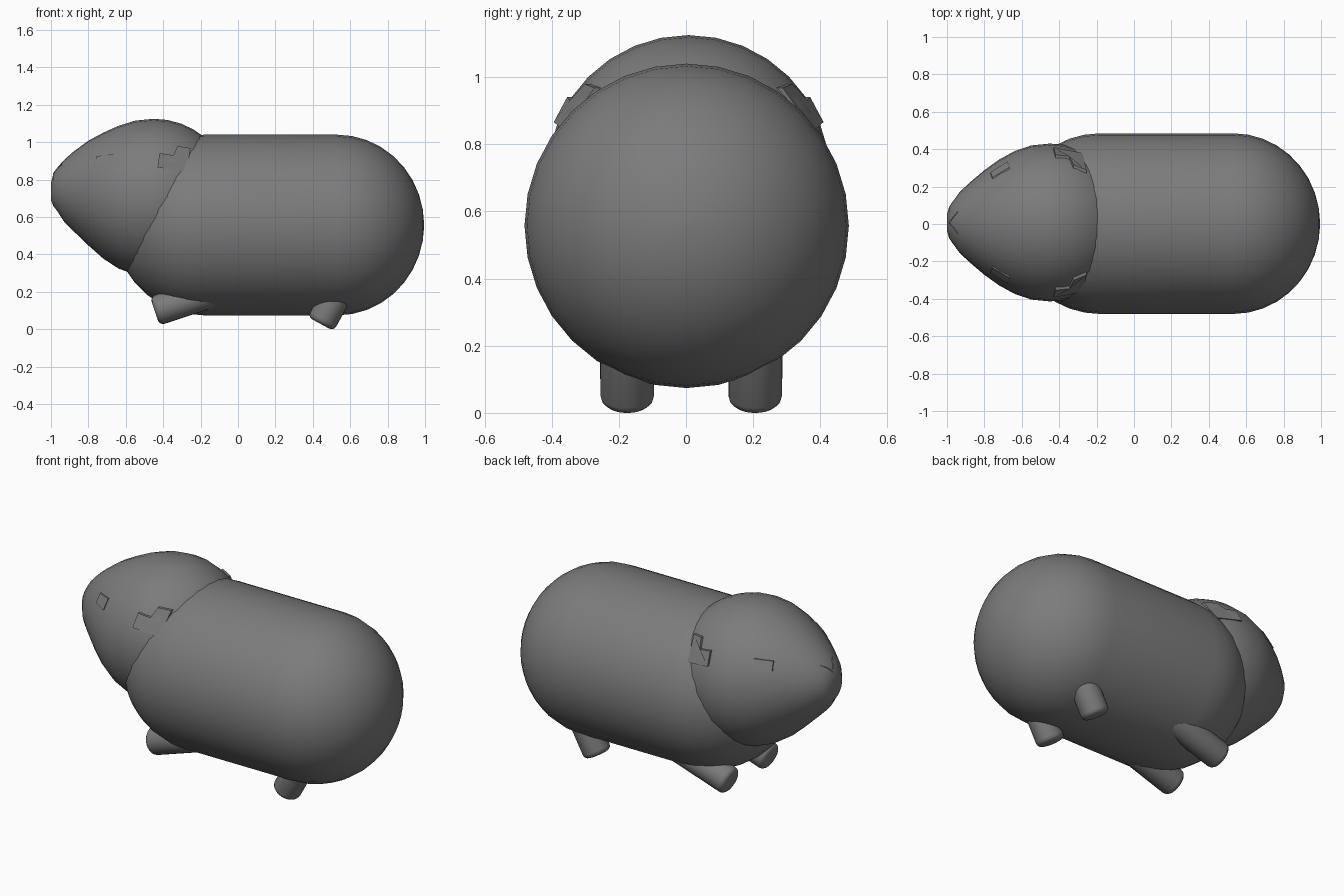
import bpy, bmesh, math
from mathutils import Vector

if "Cube" in bpy.data.objects:
    bpy.data.objects.remove(bpy.data.objects["Cube"])

grey = bpy.data.materials.new("dark grey fur")
grey.diffuse_color = (0.2, 0.2, 0.2, 1)
grey.use_nodes = True
grey.node_tree.nodes["Principled BSDF"].inputs["Base Color"].default_value = grey.diffuse_color
SEG = 32


def finish(name, bm, angle=40):
    bmesh.ops.recalc_face_normals(bm, faces=bm.faces[:])
    me = bpy.data.meshes.new(name)
    bm.to_mesh(me)
    bm.free()
    ob = bpy.data.objects.new(name, me)
    bpy.context.collection.objects.link(ob)
    me.materials.append(grey)
    bpy.ops.object.select_all(action='DESELECT')
    ob.select_set(True)
    bpy.context.view_layer.objects.active = ob
    bpy.ops.object.shade_smooth_by_angle(angle=math.radians(angle))
    return ob


def loft(name, stations, y0):
    """Rings along x; each station is (x, centre z, radius)."""
    bm = bmesh.new()
    rings = []
    for x, zc, r in stations:
        rings.append([bm.verts.new((x, y0 + r * math.cos(2 * math.pi * i / SEG),
                                    zc + r * math.sin(2 * math.pi * i / SEG)))
                      for i in range(SEG)])
    for a, b in zip(rings, rings[1:]):
        for i in range(SEG):
            j = (i + 1) % SEG
            bm.faces.new((a[i], a[j], b[j], b[i]))
    bm.faces.new(rings[0])
    bm.faces.new(rings[-1])
    return finish(name, bm, 50)


# Body: a capsule lying along x
R, ZC = 0.483, 0.557
arc = [math.radians(a) for a in (1, 10, 20, 30, 40, 50, 60, 70, 80, 90)]
left = [(-0.18 - R * math.cos(a), ZC, R * math.sin(a)) for a in arc]
right = [(0.53 + 0.465 * math.cos(a), ZC, R * math.sin(a)) for a in reversed(arc)]
loft("body", left + right, 0.002)

# Head: a ball drawn out into a snout
HX, HZ, HR, HY = -0.45, 0.703, 0.422, 0.008
snout = [(-1.0, 0.735, 0.045), (-0.988, 0.745, 0.085), (-0.965, 0.747, 0.118),
         (-0.93, 0.74, 0.165), (-0.88, 0.737, 0.212), (-0.8, 0.728, 0.28),
         (-0.72, 0.714, 0.337), (-0.64, 0.706, 0.381), (-0.55, 0.703, 0.412)]
ball = [(HX + HR * math.cos(a), HZ, HR * math.sin(a)) for a in reversed(arc)]
head_rings = snout + ball
loft("head", head_rings, HY)


def head_ring(x):
    """Centre height and radius of the head at x."""
    if x > HX:
        return HZ, math.sqrt(HR ** 2 - (x - HX) ** 2)
    for a, b in zip(head_rings, head_rings[1:]):
        if a[0] <= x <= b[0]:
            t = (x - a[0]) / (b[0] - a[0])
            return a[1] + t * (b[1] - a[1]), a[2] + t * (b[2] - a[2])


def head_y(x, z, lift):
    zc, r = head_ring(x)
    return math.sqrt((r + lift) ** 2 - (z - zc) ** 2)


def patch(name, outline, side, rim, base, edge, top):
    """Raised plate that follows the side of the head."""
    bm = bmesh.new()
    face = bm.faces.new([bm.verts.new((x, 0, z)) for x, z in outline])
    outer = list(face.verts)
    bmesh.ops.inset_region(bm, faces=[face], thickness=rim)
    for v in bm.verts:
        v.co.y = head_y(v.co.x, v.co.z, edge if v in outer else top)
    # skirt going down into the head
    low = [bm.verts.new((v.co.x, v.co.y - base, v.co.z)) for v in outer]
    n = len(outer)
    for i in range(n):
        j = (i + 1) % n
        bm.faces.new((outer[i], outer[j], low[j], low[i]))
    bm.faces.new(low)
    bmesh.ops.recalc_face_normals(bm, faces=bm.faces[:])
    for v in bm.verts:
        v.co.y = HY + side * v.co.y
    finish(name, bm, 20)


ear = [(-0.324, 0.979), (-0.254, 0.968), (-0.275, 0.84),
       (-0.43, 0.866), (-0.42, 0.941), (-0.345, 0.93)]
eye = [(-0.757, 0.925), (-0.666, 0.936), (-0.676, 0.877), (-0.767, 0.877)]
for side, word in ((-1, "near"), (1, "far")):
    patch(word + "_ear", ear, side, 0.013, 0.06, 0.012, 0.025)
    patch(word + "_eye", eye, side, 0.012, 0.03, 0.006, 0.008)

# Nose crease: a thin V on the tip of the snout
crease = bpy.data.curves.new("nose_crease", 'CURVE')
crease.dimensions = '3D'
crease.bevel_depth = 0.003
crease.bevel_resolution = 0
line = crease.splines.new('POLY')
ys = [0.06, 0.045, 0.03, 0.015, 0, -0.015, -0.03, -0.045, -0.06]
line.points.add(len(ys) - 1)
for p, y in zip(line.points, ys):
    x = -0.988 + abs(y) * 0.8
    zc, r = head_ring(x)
    p.co = (x, HY + y, zc + math.sqrt(r * r - y * y), 1)
crease.materials.append(grey)
bpy.context.collection.objects.link(bpy.data.objects.new("nose_crease", crease))


def leg(name, foot, top, y, r):
    """Round peg with a softened foot end."""
    a, b = Vector((foot[0], y, foot[1])), Vector((top[0], y, top[1]))
    bm = bmesh.new()
    bmesh.ops.create_cone(bm, cap_ends=True, segments=24, radius1=r, radius2=r,
                          depth=(b - a).length)
    rim = [e for e in bm.edges if all(v.co.z < 0 for v in e.verts)]
    bmesh.ops.bevel(bm, geom=rim, offset=0.028, segments=3, profile=0.5,
                    affect='EDGES')
    q = Vector((0, 0, 1)).rotation_difference(b - a)
    for v in bm.verts:
        v.co = q @ v.co + (a + b) / 2
    finish(name, bm, 50)


for y, word in ((-0.175, "near"), (0.206, "far")):
    leg(word + "_front_leg", (-0.445, 0.097), (-0.1, 0.21), y, 0.081)
    leg(word + "_back_leg", (0.442, 0.028), (0.55, 0.226), y, 0.08)
